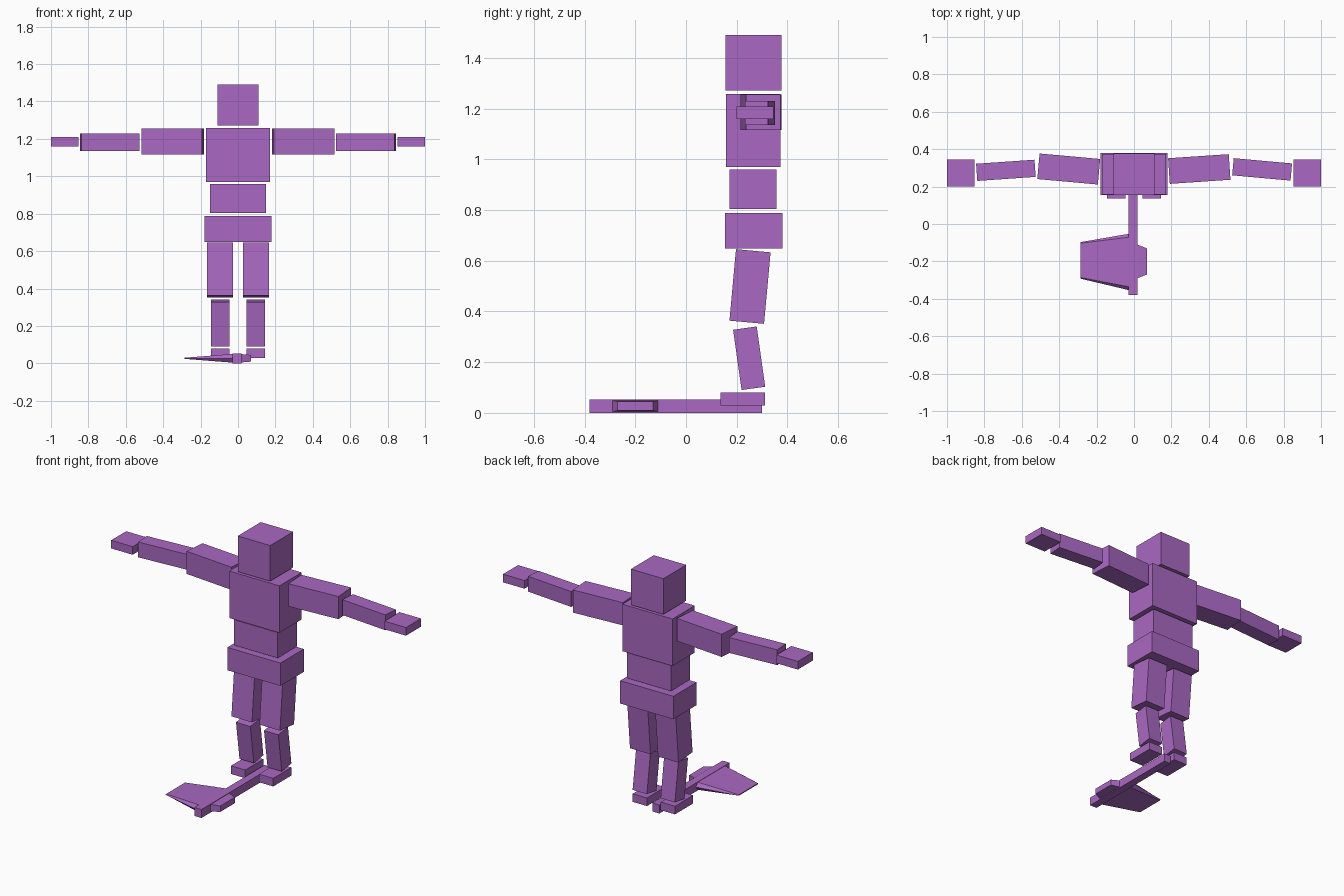
import bpy

if "Cube" in bpy.data.objects:
    bpy.data.objects.remove(bpy.data.objects["Cube"])

purple = bpy.data.materials.new("purple")
purple.diffuse_color = (0.40, 0.14, 0.54, 1)
purple.use_nodes = True
purple.node_tree.nodes["Principled BSDF"].inputs["Base Color"].default_value = purple.diffuse_color


def mesh_object(name, verts, faces):
    me = bpy.data.meshes.new(name)
    me.from_pydata(verts, [], faces)
    me.materials.append(purple)
    ob = bpy.data.objects.new(name, me)
    bpy.context.collection.objects.link(ob)
    return ob


def box(name, centre, size, rot=(0, 0, 0)):
    x, y, z = (s / 2 for s in size)
    verts = [(sx * x, sy * y, sz * z) for sz in (-1, 1)
             for sx, sy in ((-1, -1), (1, -1), (1, 1), (-1, 1))]
    faces = [(3, 2, 1, 0), (4, 5, 6, 7)]
    faces += [(i, (i + 1) % 4, (i + 1) % 4 + 4, i + 4) for i in range(4)]
    ob = mesh_object(name, verts, faces)
    ob.location = centre
    ob.rotation_euler = rot
    return ob


def loft(name, a, b):
    """Solid between two rings of equal count; ring a is counter-clockwise seen from ring b."""
    n = len(a)
    faces = [tuple(reversed(range(n))), tuple(range(n, 2 * n))]
    faces += [(i, (i + 1) % n, (i + 1) % n + n, i + n) for i in range(n)]
    return mesh_object(name, a + b, faces)


# Head and torso
box("head", (0, 0.266, 1.381), (0.22, 0.222, 0.219))
box("chest", (0, 0.266, 1.114), (0.34, 0.215, 0.288))
box("waist", (0, 0.265, 0.882), (0.297, 0.185, 0.156))
box("hips", (0, 0.267, 0.719), (0.36, 0.226, 0.14))

# Arms, each slightly bent
for side, s, up_rot, low_rot, low_y in (("right", 1, 0.067, -0.09, 0.292),
                                        ("left", -1, -0.09, 0.069, 0.287)):
    box(side + "_upper_arm", (s * 0.349, 0.294, 1.186), (0.325, 0.137, 0.139), (0, 0, up_rot))
    box(side + "_forearm", (s * 0.685, low_y, 1.183), (0.313, 0.092, 0.094), (0, 0, low_rot))
    box(side + "_hand", (s * 0.927, 0.272, 1.184), (0.146, 0.145, 0.05))

    # Legs, bent at the knee
    box(side + "_thigh", (s * 0.095, 0.2525, 0.4985), (0.139, 0.137, 0.283), (-0.091, 0, 0))
    box(side + "_shin", (s * 0.095, 0.249, 0.2155), (0.097, 0.094, 0.24), (0.14, 0, 0))
    box(side + "_foot", (s * 0.095, 0.224, 0.0545), (0.097, 0.175, 0.05))

# Axe lying on the ground
box("axe_handle", (-0.006, -0.04, 0.026), (0.048, 0.68, 0.052))

# Blade: six-sided root tapering to a thin edge
Z = 0.027


def blade_ring(x, y0, y1, bevel, h):
    return [(x, y0, Z), (x, y0 + bevel, Z + h), (x, y1 - bevel, Z + h),
            (x, y1, Z), (x, y1 - bevel, Z - h), (x, y0 + bevel, Z - h)]


loft("axe_blade", blade_ring(-0.03, -0.353, -0.053, 0.018, 0.023)[::-1],
     blade_ring(-0.287, -0.292, -0.097, 0.006, 0.003)[::-1])


# Blunt block behind the blade
def block_ring(x, y0, y1, h):
    return [(x, y0, Z - h), (x, y1, Z - h), (x, y1, Z + h), (x, y0, Z + h)]


loft("axe_back", block_ring(0.018, -0.29, -0.11, 0.022),
     block_ring(0.069, -0.27, -0.13, 0.018))
